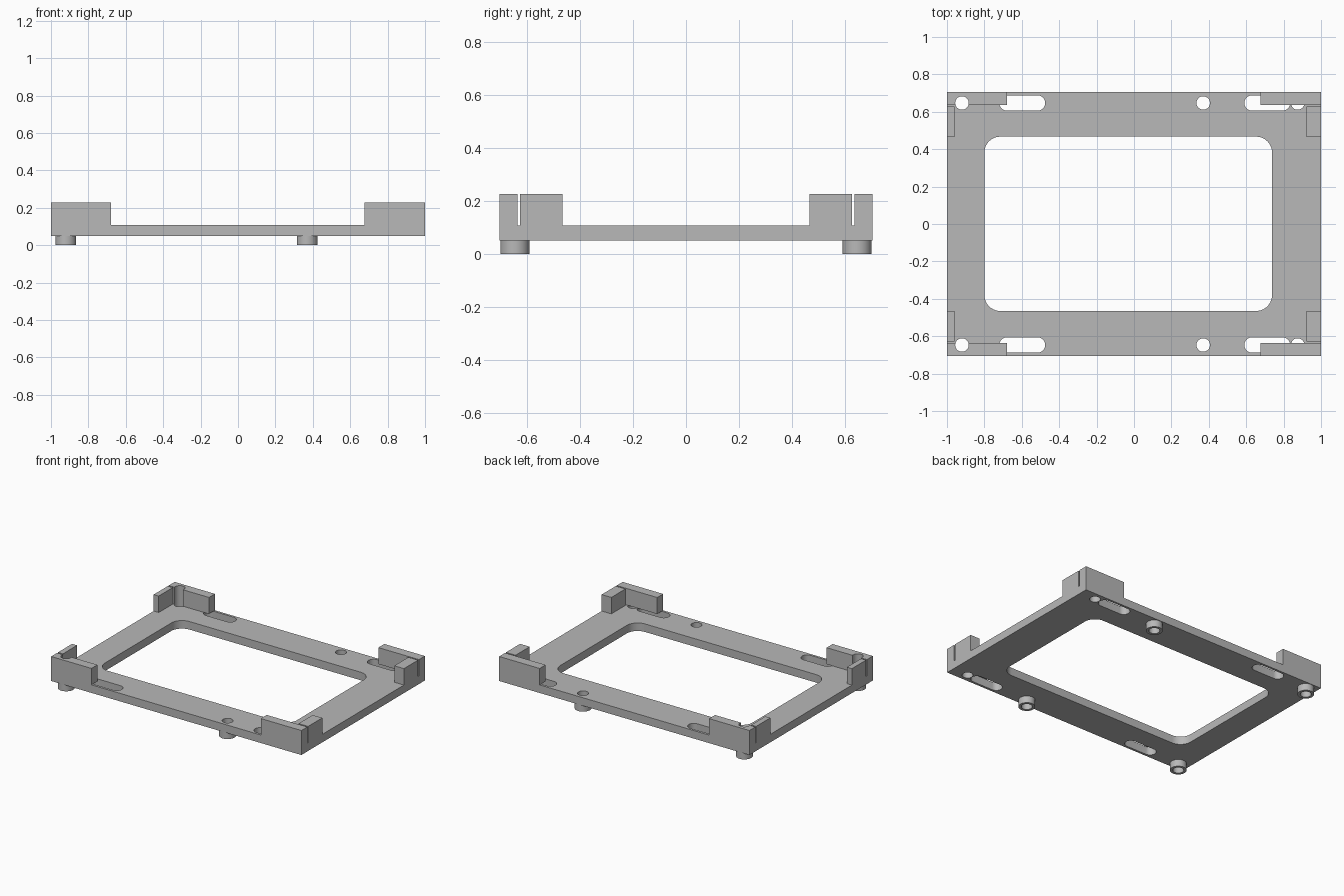
import bpy, bmesh
from math import cos, sin, pi, radians

cube = bpy.data.objects.get("Cube")
if cube:
    bpy.data.objects.remove(cube, do_unlink=True)

grey = bpy.data.materials.new("plain grey")
grey.use_nodes = True
grey.diffuse_color = (0.48, 0.48, 0.48, 1)
grey.node_tree.nodes["Principled BSDF"].inputs["Base Color"].default_value = grey.diffuse_color

HALF_Y = 0.705
BASE, DECK, TOP = 0.05, 0.108, 0.227
HOLE_Y, HOLE_R, POST_R = 0.647, 0.036, 0.055
POST_XS = (-0.92, 0.37)


def outline(x0, x1, y0, y1, r=0, steps=10):
    """Rectangle with optional rounded corners, counter-clockwise."""
    if r == 0:
        return [(x0, y0), (x1, y0), (x1, y1), (x0, y1)]
    points = []
    centres = [(x1 - r, y1 - r), (x0 + r, y1 - r), (x0 + r, y0 + r), (x1 - r, y0 + r)]
    for k, (cx, cy) in enumerate(centres):
        for i in range(steps + 1):
            a = (k + i / steps) * pi / 2
            points.append((cx + r * cos(a), cy + r * sin(a)))
    return points


def prism(name, points, z0, z1):
    bm = bmesh.new()
    face = bm.faces.new([bm.verts.new((x, y, z0)) for x, y in points])
    grown = bmesh.ops.extrude_face_region(bm, geom=[face])["geom"]
    bmesh.ops.translate(bm, vec=(0, 0, z1 - z0),
                        verts=[v for v in grown if isinstance(v, bmesh.types.BMVert)])
    bmesh.ops.remove_doubles(bm, verts=bm.verts, dist=0.0005)
    bmesh.ops.recalc_face_normals(bm, faces=bm.faces)
    mesh = bpy.data.meshes.new(name)
    bm.to_mesh(mesh)
    bm.free()
    mesh.materials.append(grey)
    obj = bpy.data.objects.new(name, mesh)
    bpy.context.collection.objects.link(obj)
    return obj


def disc(x, y, r):
    return outline(x - r, x + r, y - r, y + r, r)


def activate(obj):
    bpy.ops.object.select_all(action="DESELECT")
    obj.select_set(True)
    bpy.context.view_layer.objects.active = obj


def cut(obj, points):
    """Cut an outline straight down through an object."""
    cutter = prism("cutter", points, -0.5, 0.5)
    cutter.hide_render = True
    mod = obj.modifiers.new("cut", "BOOLEAN")
    mod.operation, mod.solver, mod.object = "DIFFERENCE", "EXACT", cutter
    activate(obj)
    bpy.ops.object.modifier_apply(modifier=mod.name)
    bpy.data.objects.remove(cutter, do_unlink=True)


# Base frame with its rounded window
frame = prism("base_frame", outline(-1, 1, -HALF_Y, HALF_Y), BASE, DECK)
cut(frame, outline(-0.8, 0.738, -0.465, 0.467, 0.085))
parts = [frame]

for s, end in ((-1, "front"), (1, "back")):
    y = s * HOLE_Y
    # Screw holes and slots
    for x in POST_XS + (0.875,):
        cut(frame, disc(x, y, HOLE_R))
    for x0, x1 in ((-0.72, -0.475), (0.59, 0.835)):
        cut(frame, outline(x0, x1, y - 0.041, y + 0.041, 0.0405))

    # Hollow posts underneath
    for x, side in zip(POST_XS, ("right", "left")):
        post = prism(f"{end}_{side}_post", disc(x, y, POST_R), 0, BASE)
        cut(post, disc(x, y, HOLE_R))
        parts.append(post)

    # Corner walls, separated by a thin slit
    ya, yb = sorted((s * 0.637, s * HALF_Y))
    yc, yd = sorted((s * 0.466, s * 0.627))
    for side, lx0, lx1, sx0, sx1 in (("right", -1, -0.678, -1, -0.96),
                                     ("left", 0.676, 1, 0.923, 1)):
        long_wall = prism(f"{end}_{side}_long_wall", outline(lx0, lx1, ya, yb), DECK, TOP)
        if side == "right":
            cut(long_wall, disc(POST_XS[0], y, HOLE_R))
        side_wall = prism(f"{end}_{side}_side_wall", outline(sx0, sx1, yc, yd), DECK, TOP)
        parts += [long_wall, side_wall]

for part in parts:
    activate(part)
    bpy.ops.object.shade_smooth_by_angle(angle=radians(30))
